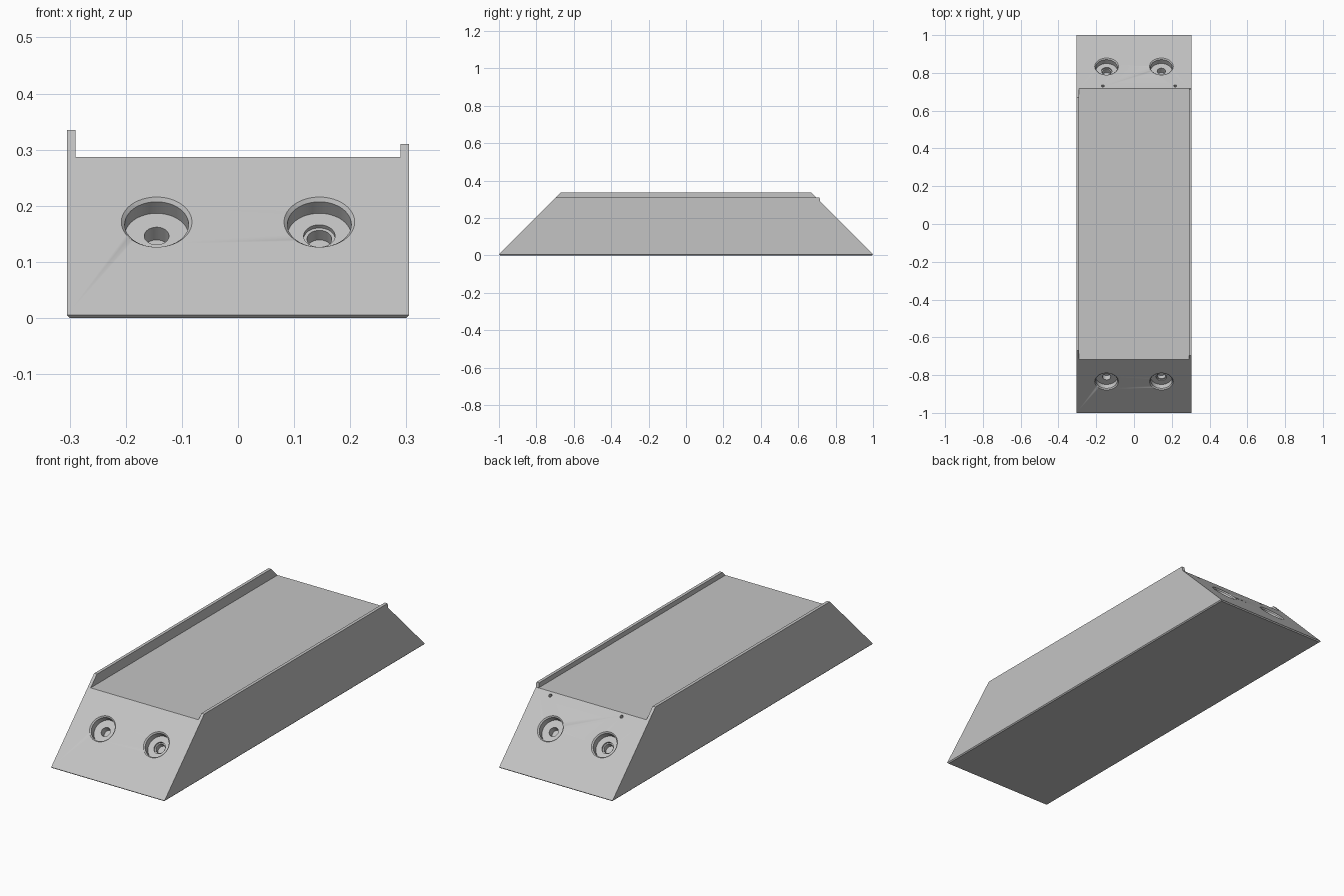
import bpy, bmesh, math
from mathutils import Matrix, Vector

if "Cube" in bpy.data.objects:
    bpy.data.objects.remove(bpy.data.objects["Cube"])

HALF_W, LIP_IN, DECK, CH = 0.305, 0.29, 0.287, 0.005
LEFT_TOP, RIGHT_TOP = 0.335, 0.31

gray = bpy.data.materials.new("light gray")
gray.diffuse_color = (0.55, 0.55, 0.55, 1)
gray.use_nodes = True
gray.node_tree.nodes["Principled BSDF"].inputs["Base Color"].default_value = gray.diffuse_color


def slope_y(z):
    """Half length of the 45 degree ends at height z."""
    return 1 - (z - CH)


def make_object(name, bm):
    bmesh.ops.recalc_face_normals(bm, faces=bm.faces)
    me = bpy.data.meshes.new(name)
    bm.to_mesh(me)
    bm.free()
    ob = bpy.data.objects.new(name, me)
    bpy.context.collection.objects.link(ob)
    return ob


# Wedge-ended block with a tall left lip and a short right lip
section = [(-HALF_W, CH), (HALF_W, CH), (HALF_W, DECK), (HALF_W, RIGHT_TOP),
           (LIP_IN, RIGHT_TOP), (LIP_IN, DECK), (-LIP_IN, DECK),
           (-LIP_IN, LEFT_TOP), (-HALF_W, LEFT_TOP)]
bm = bmesh.new()
front = [bm.verts.new((x, -slope_y(z), z)) for x, z in section]
back = [bm.verts.new((x, slope_y(z), z)) for x, z in section]
for i in (3, 4):                      # right lip ends upright at the back
    back[i].co.y = slope_y(DECK) - 0.004
for ring in (front, back):
    bm.faces.new([ring[i] for i in (0, 1, 2, 5, 6, 7, 8)])
    bm.faces.new([ring[i] for i in (2, 3, 4, 5)])
n = len(section)
for i in range(1, n):
    j = (i + 1) % n
    bm.faces.new((front[i], front[j], back[j], back[i]))
# Chamfered bottom edge
rim = [front[0], front[1], back[1], back[0]]
base = [bm.verts.new((v.co.x - math.copysign(CH, v.co.x),
                      v.co.y - math.copysign(CH, v.co.y), 0)) for v in rim]
for i in range(4):
    j = (i + 1) % 4
    bm.faces.new((rim[i], rim[j], base[j], base[i]))
bm.faces.new(base)
block = make_object("block", bm)
block.data.materials.append(gray)


def hole_cutter(name, x, z, side, profile, segs=48):
    """Stepped round cutter; profile is (radius, depth) along the slope normal."""
    bm = bmesh.new()
    rings = []
    for r, d in profile:
        rings.append([bm.verts.new((r * math.cos(2 * math.pi * k / segs),
                                    r * math.sin(2 * math.pi * k / segs), -d))
                      for k in range(segs)])
    for a, b in zip(rings, rings[1:]):
        for k in range(segs):
            m = (k + 1) % segs
            bm.faces.new((a[k], a[m], b[m], b[k]))
    bm.faces.new(rings[0])
    bm.faces.new(rings[-1])
    normal = Vector((0, side, 1)).normalized()
    place = Matrix.Translation((x, side * slope_y(z), z)) @ \
        normal.to_track_quat('Z', 'Y').to_matrix().to_4x4()
    bmesh.ops.transform(bm, matrix=place, verts=bm.verts)
    ob = make_object(name, bm)
    ob.data.materials.append(gray)
    ob.hide_render = True
    return ob


# Counterbored screw holes, one of each pair with an extra step
entry = [(0.068, -0.005), (0.063, 0), (0.057, 0.006), (0.057, 0.035)]
plain = entry + [(0.022, 0.035), (0.022, 0.067)]
stepped = entry + [(0.028, 0.035), (0.028, 0.043), (0.022, 0.043), (0.022, 0.067)]
cutters = []
for side in (-1, 1):
    for sx in (-1, 1):
        prof = stepped if sx == -side else plain
        cutters.append(hole_cutter("screw_hole_cutter", sx * 0.145, 0.171, side, prof))
# Two pin holes near the top of the back slope
for x in (-0.165, 0.218):
    cutters.append(hole_cutter("pin_hole_cutter", x, 0.274, 1,
                               [(0.008, -0.005), (0.008, 0.02)], 16))

for c in cutters:
    mod = block.modifiers.new("hole", 'BOOLEAN')
    mod.operation, mod.solver, mod.object = 'DIFFERENCE', 'EXACT', c

# Bake the cuts and remove the cutters
dg = bpy.context.evaluated_depsgraph_get()
cut_mesh = bpy.data.meshes.new_from_object(block.evaluated_get(dg))
block.modifiers.clear()
block.data = cut_mesh
for c in cutters:
    bpy.data.objects.remove(c)

bpy.context.view_layer.objects.active = block
block.select_set(True)
bpy.ops.object.shade_smooth_by_angle(angle=math.radians(30))
